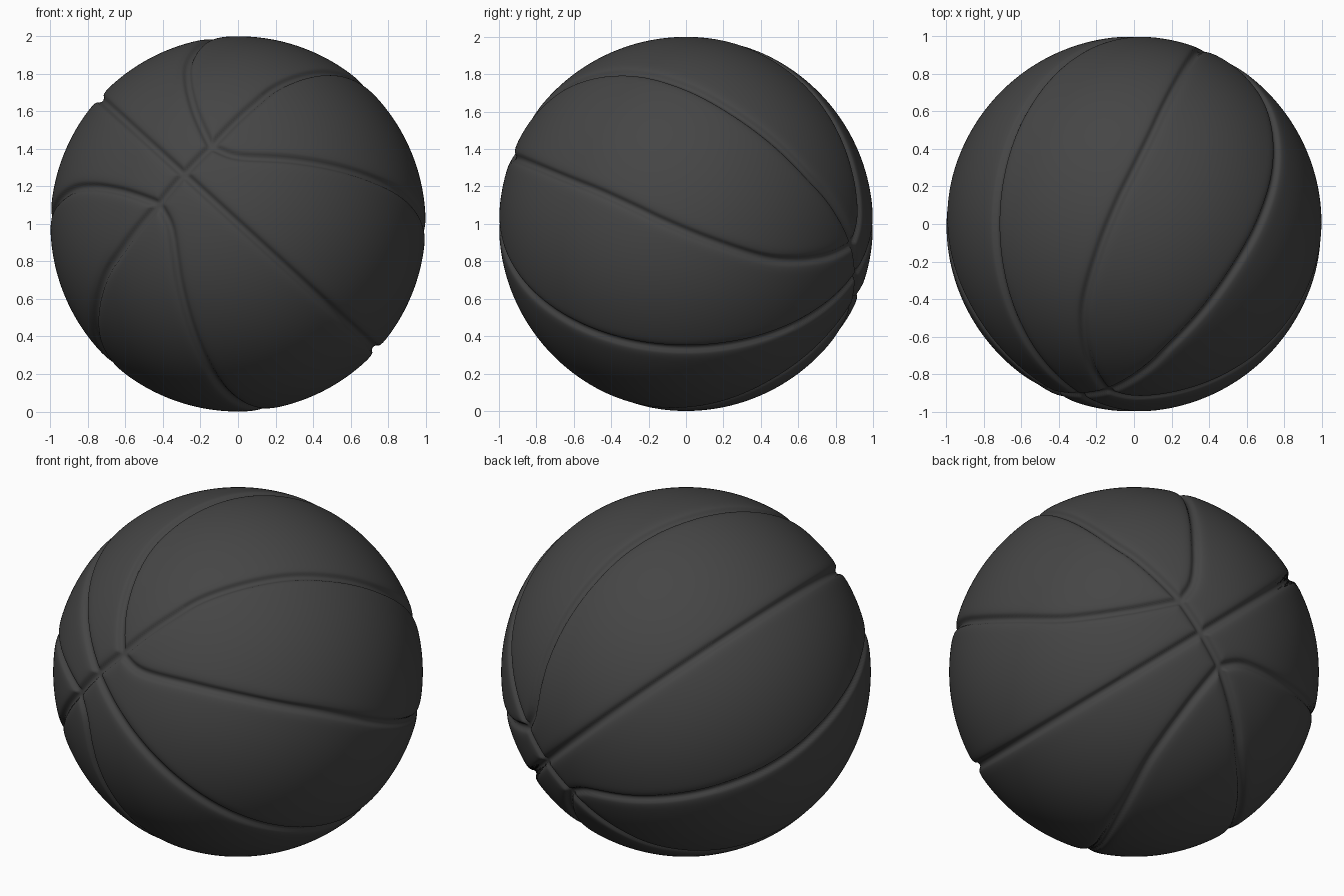
import bpy, bmesh, math
from mathutils import Vector, kdtree

if "Cube" in bpy.data.objects:
    bpy.data.objects.remove(bpy.data.objects["Cube"])

# Ball frame: U = seam pole on the front, V = direction of the twin seam joints, W = third axis
U = Vector((-0.29, -0.919, 0.266)).normalized()
V = Vector((0.672, 0.0, 0.74))
V = (V - U * V.dot(U)).normalized()
W = U.cross(V)

def local(theta, phi, side=1):
    """Direction from polar angle (from U) and azimuth (from V toward W), in degrees."""
    t, p = math.radians(theta), math.radians(phi)
    return U * math.cos(t) + V * (side * math.sin(t) * math.cos(p)) + W * (math.sin(t) * math.sin(p))

def catmull(pts, steps):
    """Smooth path through the points."""
    pts = [pts[0] * 2 - pts[1]] + pts + [pts[-1] * 2 - pts[-2]]
    out = []
    for i in range(1, len(pts) - 2):
        a, b, c, d = pts[i - 1:i + 3]
        for k in range(steps):
            t = k / steps
            q = (b * 2 + (c - a) * t + (a * 2 - b * 5 + c * 4 - d) * t * t
                 + (b * 3 - a - c * 3 + d) * t ** 3) * 0.5
            out.append(q.normalized())
    return out

# Seam paths as (polar angle, azimuth)
outer = [(12, 0), (17, 28.5), (24, 41), (35, 48), (47, 50), (65, 48.5), (80, 46.6), (90, 45),
         (103, 43.2), (115, 42), (130, 40), (145, 37), (162, 28.5), (168, 0)]
middle = [(12, 0), (32, 4), (45, 5), (70, 2.75), (90, 0), (110, -2.75), (135, -5), (148, -4), (168, 0)]
opposite = [(180 - t, -p) for t, p in reversed(outer)]

seams = []
for side in (1, -1):
    for path in (outer, middle, opposite):
        seams += catmull([local(t, p, side) for t, p in path], 120)
# Full ring seam and the short bridges across both poles
seams += [U * math.cos(a) + W * math.sin(a) for a in (i * math.tau / 2000 for i in range(2000))]
for s in (1, -1):
    for i in range(-40, 41):
        a = math.radians(12 * i / 40)
        seams.append(U * (s * math.cos(a)) + V * math.sin(a))

tree = kdtree.KDTree(len(seams))
for i, p in enumerate(seams):
    tree.insert(p, i)
tree.balance()

# Ball: dense cube sphere pressed in along the seams
bm = bmesh.new()
bmesh.ops.create_cube(bm, size=2)
bmesh.ops.subdivide_edges(bm, edges=bm.edges[:], cuts=149, use_grid_fill=True)
for v in bm.verts:
    n = Vector([math.tan(c * math.pi / 4) for c in v.co]).normalized()
    d = tree.find(n)[2]
    groove = 0.017 / (1 + (d / 0.019) ** 6)
    shoulder = 0.009 * math.exp(-(d / 0.038) ** 2)
    v.co = n * (1 - groove - shoulder) + Vector((0, 0, 1))
for f in bm.faces:
    f.smooth = True
mesh = bpy.data.meshes.new("ball")
bm.to_mesh(mesh)
bm.free()
ball = bpy.data.objects.new("ball", mesh)
bpy.context.collection.objects.link(ball)

mat = bpy.data.materials.new("dark grey rubber")
mat.diffuse_color = (0.06, 0.06, 0.06, 1)
mat.use_nodes = True
mat.node_tree.nodes["Principled BSDF"].inputs["Base Color"].default_value = mat.diffuse_color
mesh.materials.append(mat)
